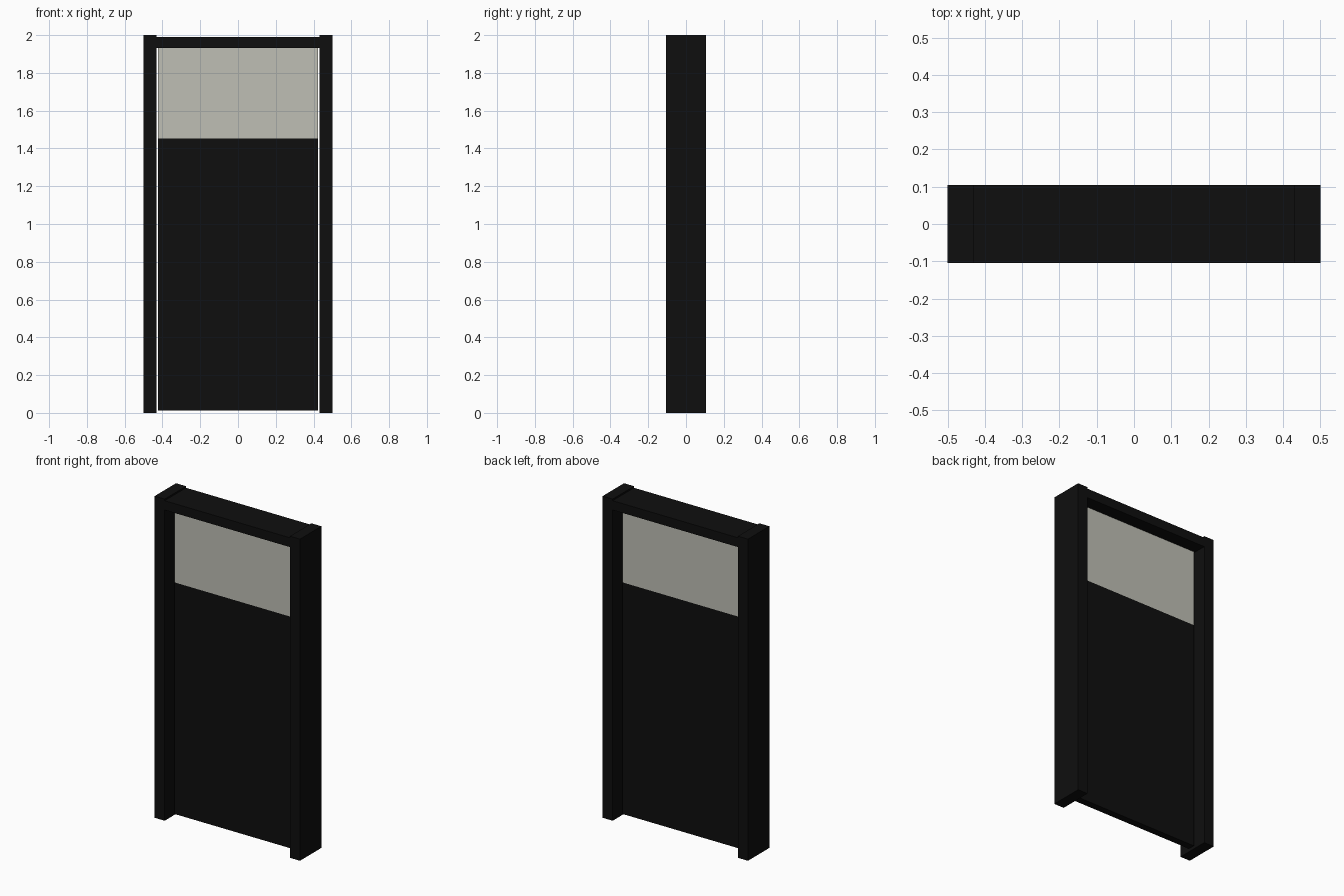
import bpy

if "Cube" in bpy.data.objects:
    bpy.data.objects.remove(bpy.data.objects["Cube"])


def material(name, color):
    m = bpy.data.materials.new(name)
    m.diffuse_color = (*color, 1.0)
    m.use_nodes = True
    m.node_tree.nodes["Principled BSDF"].inputs["Base Color"].default_value = m.diffuse_color
    return m


BLACK = material("matte_black", (0.0045, 0.0045, 0.0045))
GLASS = material("frosted_glass", (0.52, 0.52, 0.46))


def box(name, x, y, z, mat):
    """Box from (min, max) ranges on each axis."""
    bpy.ops.mesh.primitive_cube_add(
        size=1, location=[(a + b) / 2 for a, b in (x, y, z)])
    ob = bpy.context.object
    ob.name = name
    ob.scale = [b - a for a, b in (x, y, z)]
    bpy.ops.object.transform_apply(location=False, rotation=False, scale=True)
    ob.data.materials.append(mat)
    return ob


DEPTH = (-0.105, 0.105)      # frame depth
LEAF = (-0.022, 0.022)       # door leaf thickness
LEAF_X = (-0.423, 0.423)     # leaf leaves a thin gap to each post

# Frame: two posts and a slightly lower header between them
box("left_post", (-0.5, -0.431), DEPTH, (0, 2), BLACK)
box("right_post", (0.431, 0.5), DEPTH, (0, 2), BLACK)
box("header", (-0.431, 0.431), DEPTH, (1.932, 1.99), BLACK)

# Door leaf: solid lower panel and glazed top
box("door_panel", LEAF_X, LEAF, (0.013, 1.453), BLACK)
box("door_window", LEAF_X, LEAF, (1.453, 1.932), GLASS)
